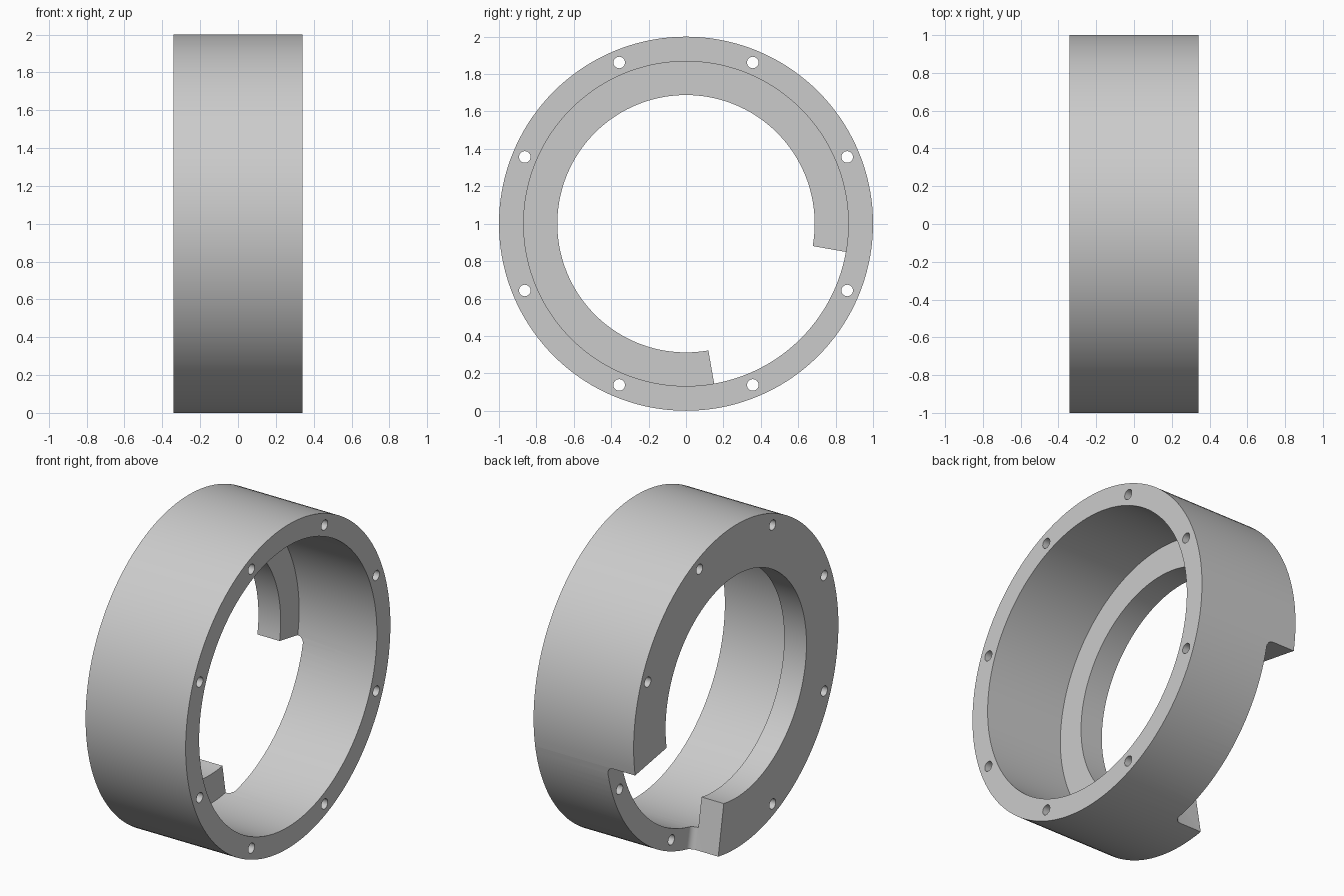
import bpy, bmesh, math
from mathutils import Matrix

if "Cube" in bpy.data.objects:
    bpy.data.objects.remove(bpy.data.objects["Cube"])

HALF = 0.342          # half width along x
LIP = -0.19           # inner face of the lip
FLOOR = -0.15         # bottom of the notch
FILLET = 0.04
SEG = 144


def polar(x, r, a):
    return (x, r * math.cos(a), 1 + r * math.sin(a))


def make_object(name, bm):
    bmesh.ops.recalc_face_normals(bm, faces=bm.faces)
    mesh = bpy.data.meshes.new(name)
    bm.to_mesh(mesh)
    bm.free()
    obj = bpy.data.objects.new(name, mesh)
    bpy.context.collection.objects.link(obj)
    return obj


def loft(name, sections, closed):
    """Skin a row of equal-length closed sections."""
    bm = bmesh.new()
    rows = [[bm.verts.new(p) for p in s] for s in sections]
    n = len(rows[0])
    pairs = list(zip(rows, rows[1:]))
    if closed:
        pairs.append((rows[-1], rows[0]))
    else:
        bm.faces.new(rows[0])
        bm.faces.new(rows[-1])
    for a, b in pairs:
        for i in range(n):
            j = (i + 1) % n
            bm.faces.new((a[i], a[j], b[j], b[i]))
    return make_object(name, bm)


# Turned housing ring with an inner lip at the -x end
profile = [(-HALF, 0.688), (-HALF, 1.0), (HALF, 1.0), (HALF, 0.868), (LIP, 0.868), (LIP, 0.688)]
ring = loft("housing_ring",
            [[polar(x, r, 2 * math.pi * k / SEG) for x, r in profile] for k in range(SEG)], True)

# Notch cutter: radial sides, filleted where they meet the floor
fillet = []
for k in range(9):
    t = math.pi / 2 * k / 8
    fillet.append((FILLET * (1 - math.cos(t)) / 0.93, LIP + FILLET * math.sin(t)))
start, end = math.radians(-80), math.radians(-10)
path = [(start + a, x) for a, x in fillet]
for k in range(1, 24):
    a0, a1 = start + fillet[-1][0], end - fillet[-1][0]
    path.append((a0 + (a1 - a0) * k / 24, FLOOR))
path += [(end - a, x) for a, x in reversed(fillet)]
notch = loft("notch_cutter",
             [[polar(-0.6, 0.5, a), polar(-0.6, 1.2, a), polar(x, 1.2, a), polar(x, 0.5, a)]
              for a, x in path], False)

# Eight through holes for bolts
bm = bmesh.new()
for k in range(8):
    p = polar(0, 0.933, math.radians(22.5 + 45 * k))
    bmesh.ops.create_cone(bm, cap_ends=True, segments=24, radius1=0.031, radius2=0.031, depth=1.2,
                          matrix=Matrix.Translation(p) @ Matrix.Rotation(math.pi / 2, 4, 'Y'))
holes = make_object("bolt_hole_cutter", bm)

# Cut the notch and holes, then bake the result
for cutter in (notch, holes):
    cutter.hide_render = True
    mod = ring.modifiers.new(cutter.name, 'BOOLEAN')
    mod.operation = 'DIFFERENCE'
    mod.solver = 'EXACT'
    mod.object = cutter
bpy.context.view_layer.update()
graph = bpy.context.evaluated_depsgraph_get()
baked = bpy.data.meshes.new_from_object(ring.evaluated_get(graph))
ring.modifiers.clear()
ring.data = baked
for cutter in (notch, holes):
    bpy.data.objects.remove(cutter)

# Plain grey finish
grey = bpy.data.materials.new("light_grey")
grey.diffuse_color = (0.6, 0.6, 0.6, 1)
grey.use_nodes = True
grey.node_tree.nodes["Principled BSDF"].inputs["Base Color"].default_value = grey.diffuse_color
ring.data.materials.clear()
ring.data.materials.append(grey)

bpy.ops.object.select_all(action='DESELECT')
ring.select_set(True)
bpy.context.view_layer.objects.active = ring
bpy.ops.object.shade_smooth_by_angle(angle=math.radians(30))
